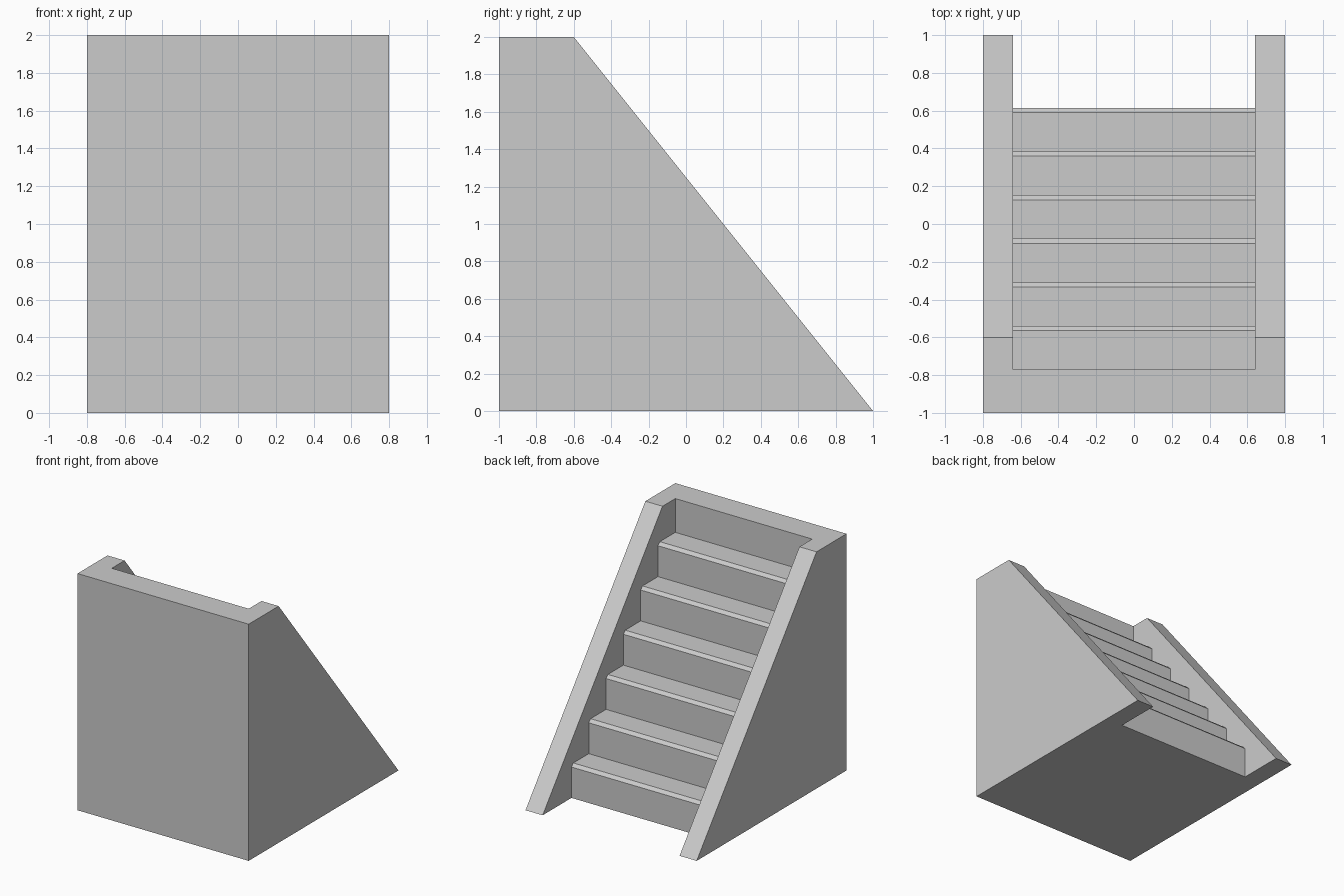
import bpy
import bmesh

cube = bpy.data.objects.get("Cube")
if cube:
    bpy.data.objects.remove(cube, do_unlink=True)

STEPS = 6
RISE = 2 / (STEPS + 1)
TREAD = 0.231
FIRST_RISER = 0.615
NOSING = 0.025

grey = bpy.data.materials.new("concrete grey")
grey.use_nodes = True
grey.diffuse_color = (0.6, 0.6, 0.6, 1)
grey.node_tree.nodes["Principled BSDF"].inputs["Base Color"].default_value = (0.6, 0.6, 0.6, 1)


def extrude_profile(name, profile, half_width):
    """Extrude a (y, z) profile symmetrically along x."""
    bm = bmesh.new()
    face = bm.faces.new([bm.verts.new((-half_width, y, z)) for y, z in profile])
    result = bmesh.ops.extrude_face_region(bm, geom=[face])
    verts = [v for v in result["geom"] if isinstance(v, bmesh.types.BMVert)]
    bmesh.ops.translate(bm, verts=verts, vec=(2 * half_width, 0, 0))
    bmesh.ops.recalc_face_normals(bm, faces=bm.faces)
    mesh = bpy.data.meshes.new(name)
    bm.to_mesh(mesh)
    bm.free()
    mesh.materials.append(grey)
    obj = bpy.data.objects.new(name, mesh)
    bpy.context.collection.objects.link(obj)
    return obj


# Solid block with the sloping side walls
staircase = extrude_profile(
    "staircase", [(-1, 0), (1, 0), (-0.6, 2), (-1, 2)], 0.8)

# Space above the steps, with a chamfered nosing on every step
space = [(1.2, -0.2), (FIRST_RISER, -0.2)]
for i in range(STEPS):
    y, z = FIRST_RISER - i * TREAD, (i + 1) * RISE
    space += [(y, z - NOSING), (y - NOSING, z), (y - TREAD, z)]
space += [(FIRST_RISER - STEPS * TREAD, 2.2), (1.2, 2.2)]
cutter = extrude_profile("step_space_cutter", space, 0.64)
cutter.hide_render = True

# Carve the flight of steps out of the block
carve = staircase.modifiers.new("carve steps", "BOOLEAN")
carve.operation = "DIFFERENCE"
carve.solver = "EXACT"
carve.object = cutter
bpy.context.view_layer.objects.active = staircase
bpy.ops.object.modifier_apply(modifier=carve.name)
bpy.data.objects.remove(cutter, do_unlink=True)
